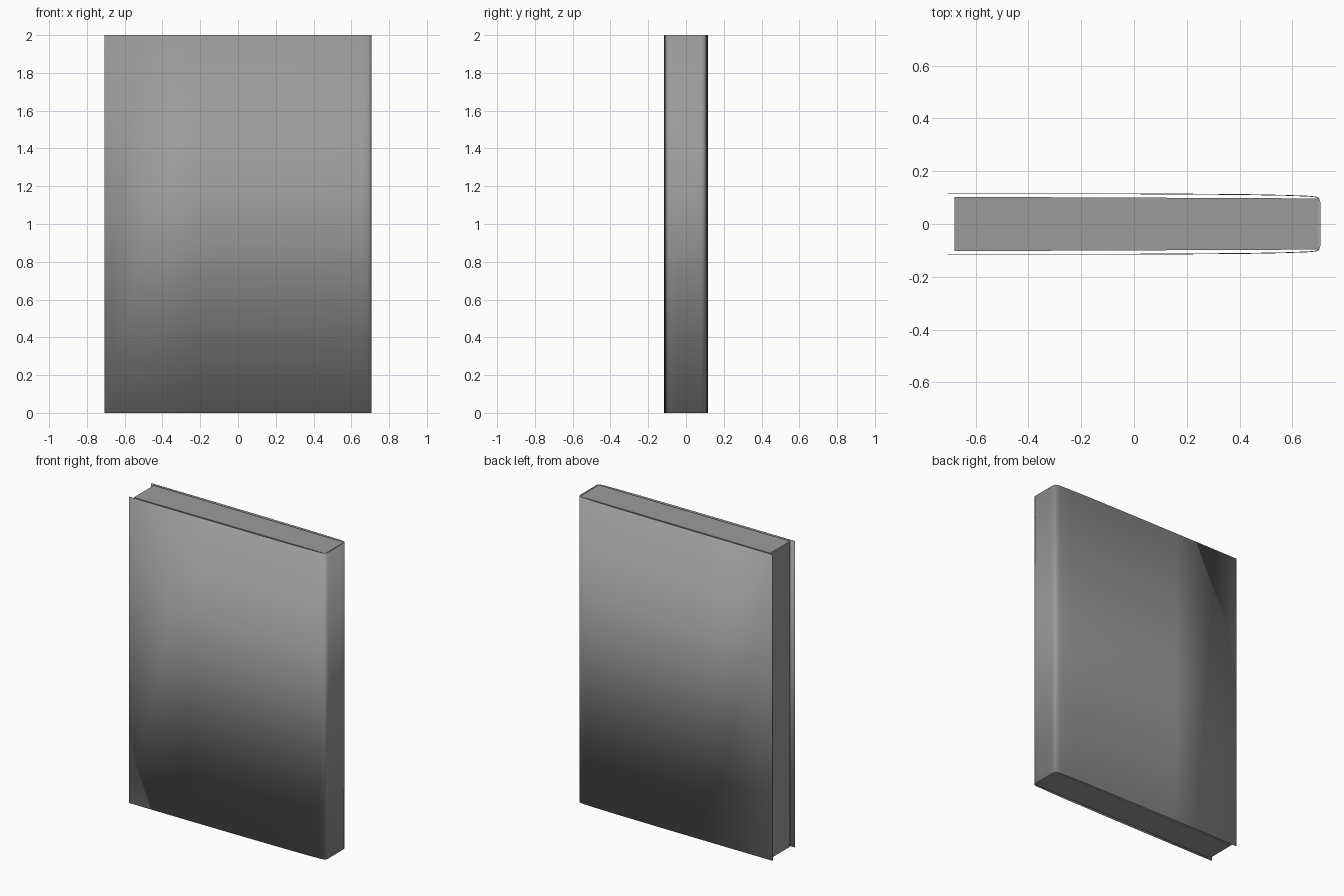
import bpy

if "Cube" in bpy.data.objects:
    bpy.data.objects.remove(bpy.data.objects["Cube"])

HEIGHT = 2.0

grey = bpy.data.materials.new("dark_grey")
grey.diffuse_color = (0.33, 0.33, 0.33, 1.0)
grey.use_nodes = True
grey.node_tree.nodes["Principled BSDF"].inputs["Base Color"].default_value = grey.diffuse_color


def make_object(name, verts, faces):
    mesh = bpy.data.meshes.new(name)
    mesh.from_pydata(verts, [], faces)
    mesh.update()
    mesh.materials.append(grey)
    obj = bpy.data.objects.new(name, mesh)
    bpy.context.collection.objects.link(obj)
    return obj


def extrude(name, outline, z0, z1):
    """Raise a closed XY outline into a capped solid."""
    n = len(outline)
    verts = [(x, y, z) for z in (z0, z1) for x, y in outline]
    faces = [(i, (i + 1) % n, (i + 1) % n + n, i + n) for i in range(n)]
    faces += [tuple(reversed(range(n))), tuple(range(n, 2 * n))]
    return make_object(name, verts, faces)


# Cover: thin sheet wrapped around the spine, mirrored front to back
half = [(-0.707, 0.1165), (-0.23, 0.1165), (0.12, 0.1155), (0.43, 0.113),
        (0.58, 0.110), (0.66, 0.107), (0.69, 0.104), (0.70, 0.099),
        (0.705, 0.090), (0.707, 0.078), (0.707, 0.04)]
profile = [(x, -y) for x, y in half] + half[::-1]
n = len(profile)
cover = make_object("cover",
                    [(x, y, z) for z in (0.0, HEIGHT) for x, y in profile],
                    [(i, i + 1, i + 1 + n, i + n) for i in range(n - 1)])
board = cover.modifiers.new("board", 'SOLIDIFY')
board.thickness = 0.003
board.offset = -1.0

# Page block: slightly wider at the open edge than at the spine
extrude("page_block",
        [(-0.681, -0.103), (0.699, -0.097), (0.699, 0.097), (-0.681, 0.103)],
        0.002, HEIGHT - 0.002)

# Smooth shading only on the rounded cover
bpy.ops.object.select_all(action='DESELECT')
cover.select_set(True)
bpy.context.view_layer.objects.active = cover
bpy.ops.object.shade_smooth_by_angle(angle=1.0)
